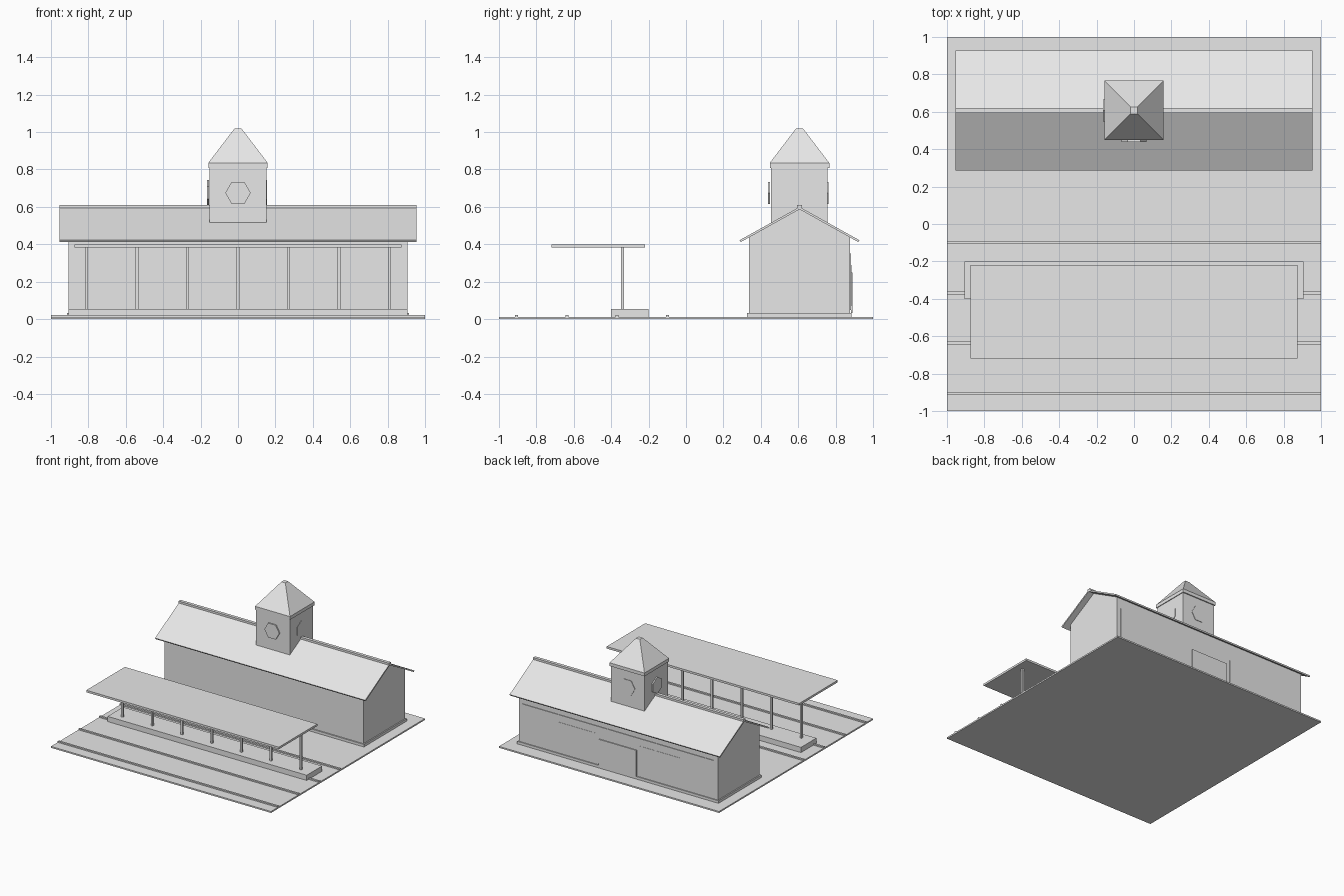
import bpy, bmesh, math
from mathutils import Matrix

default = bpy.data.objects.get("Cube")
if default:
    bpy.data.objects.remove(default, do_unlink=True)

# One plain grey for the whole model
grey = bpy.data.materials.new("light_grey")
grey.use_nodes = True
colour = (0.8, 0.8, 0.8, 1)
grey.diffuse_color = colour
grey.node_tree.nodes["Principled BSDF"].inputs["Base Color"].default_value = colour


def finish(name, bm):
    bmesh.ops.recalc_face_normals(bm, faces=bm.faces)
    mesh = bpy.data.meshes.new(name)
    bm.to_mesh(mesh)
    bm.free()
    mesh.materials.append(grey)
    obj = bpy.data.objects.new(name, mesh)
    bpy.context.collection.objects.link(obj)
    return obj


def box(name, x, y, z):
    """Box from (min, max) ranges."""
    bm = bmesh.new()
    bmesh.ops.create_cube(bm, size=1)
    for v in bm.verts:
        for i, (lo, hi) in enumerate((x, y, z)):
            v.co[i] = lo if v.co[i] < 0 else hi
    return finish(name, bm)


def prism(name, profile, half):
    """Extrude a (y, z) profile along x."""
    bm = bmesh.new()
    face = bm.faces.new([bm.verts.new((-half, y, z)) for y, z in profile])
    new = bmesh.ops.extrude_face_region(bm, geom=[face])["geom"]
    bmesh.ops.translate(bm, vec=(2 * half, 0, 0),
                        verts=[g for g in new if isinstance(g, bmesh.types.BMVert)])
    return finish(name, bm)


def cone(name, r1, r2, depth, sides, matrix):
    bm = bmesh.new()
    bmesh.ops.create_cone(bm, cap_ends=True, segments=sides, radius1=r1,
                          radius2=r2, depth=depth, matrix=matrix)
    return finish(name, bm)


C = 0.607       # centre line of the station hall
GROUND = 0.012

# Ground and rails
box("ground_slab", (-1, 1), (-1, 1), (0, GROUND))
for i, y in enumerate((-0.905, -0.636, -0.368, -0.1)):
    box(f"rail_{i + 1}", (-1, 1), (y - 0.008, y + 0.008), (GROUND, 0.022))

# Platform with posts and flat canopy
box("platform", (-0.905, 0.905), (-0.4, -0.2), (GROUND, 0.055))
for i in range(7):
    x = (i - 3) * 0.27
    box(f"canopy_post_{i + 1}", (x - 0.008, x + 0.008), (-0.348, -0.332), (0.055, 0.384))
box("canopy", (-0.875, 0.875), (-0.72, -0.22), (0.383, 0.4))

# Hall with gable ends
box("plinth", (-0.915, 0.915), (C - 0.28, C + 0.278), (GROUND, 0.033))
prism("hall_walls", [(C - 0.27, GROUND), (C + 0.27, GROUND), (C + 0.27, 0.438),
                     (C, 0.588), (C - 0.27, 0.438)], 0.905)
for name, s in (("front_roof", -1), ("rear_roof", 1)):
    prism(name, [(C, 0.6), (C + s * 0.32, 0.422), (C + s * 0.314, 0.412), (C, 0.587)], 0.955)
box("ridge_cap", (-0.955, 0.955), (C - 0.013, C + 0.013), (0.592, 0.609))

# Rear wall panel, windows and door
back = C + 0.268
box("rear_panel", (-0.87, 0.87), (back, back + 0.007), (0.05, 0.35))
for name, s in (("left_window", 1), ("right_window", -1)):
    box(name, sorted((s * 0.2, s * 0.56)), (back, back + 0.009), (0.07, 0.29))
box("rear_door", (-0.17, 0.17), (back + 0.006, back + 0.015), (0.033, 0.25))

# Clock tower with cornice and clipped pyramid roof
box("tower", (-0.153, 0.153), (C - 0.152, C + 0.15), (0.42, 0.81))
box("tower_cornice", (-0.159, 0.159), (C - 0.159, C + 0.159), (0.808, 0.835))
cone("tower_roof", 0.159 * math.sqrt(2), 0.018 * math.sqrt(2), 0.185, 4,
     Matrix.Translation((0, C, 0.9275)) @ Matrix.Rotation(math.pi / 4, 4, "Z"))

# Hexagonal clock faces, points vertical on front and rear, level on the sides
for name, x, y, axis in (("front_clock", 0, C - 0.163, "X"), ("rear_clock", 0, C + 0.149, "X"),
                         ("left_clock", 0.151, C, "Y"), ("right_clock", -0.161, C, "Y")):
    turn = Matrix.Rotation(math.pi / 2, 4, axis) @ Matrix.Rotation(math.pi / 6, 4, "Z")
    cone(name, 0.068, 0.068, 0.01, 6, Matrix.Translation((x, y, 0.675)) @ turn)
